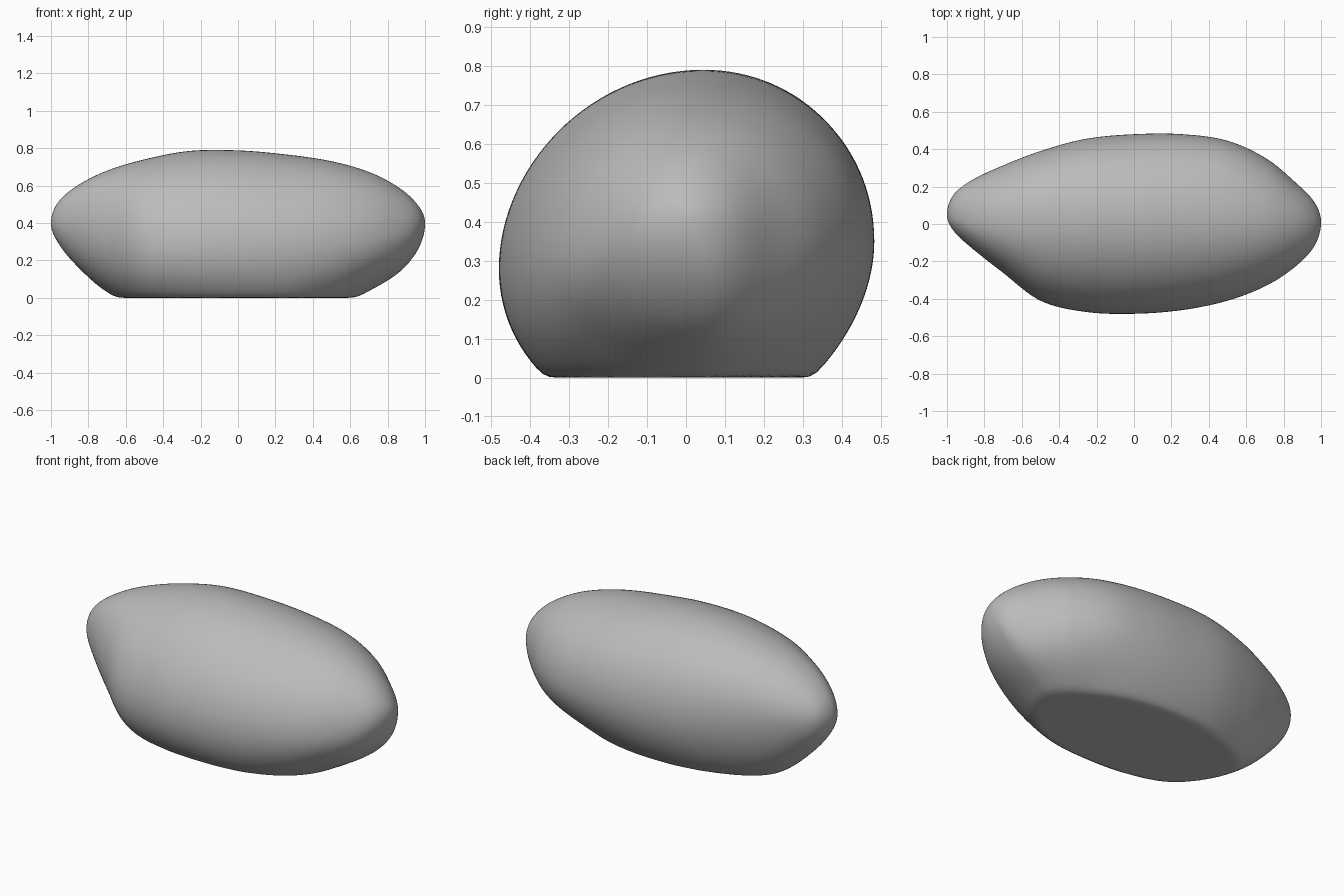
import bpy, bmesh
from math import sin, cos, pi

cube = bpy.data.objects.get("Cube")
if cube:
    bpy.data.objects.remove(cube)

# Stone material
stone = bpy.data.materials.new("stone grey")
stone.use_nodes = True
grey = (0.5, 0.5, 0.5, 1)
stone.diffuse_color = grey
stone.node_tree.nodes["Principled BSDF"].inputs["Base Color"].default_value = grey

# Profiles from the right tip to the left tip, at equal angles along the length
top = (.40, .505, .595, .677, .74, .785, .788, .766, .73, .67, .585, .49, .40)
bottom = (.40, .30, .175, .035, -.07, -.12, -.14, -.13, -.06, .04, .14, .265, .40)
back = (.05, .155, .235, .31, .39, .455, .48, .48, .445, .35, .22, .115, .01)
front = (.05, -.035, -.13, -.255, -.41, -.47, -.48, -.46, -.41, -.33, -.225, -.115, .01)
ridge = (.05, .05, .04, .04, .05, .05, .04, .04, .03, .02, .01, 0, .01)
keel = (.05, .06, .06, .06, .04, .03, .02, .01, .01, .04, .05, .04, .01)
front_belly = (.40, .40, .39, .35, .29, .28, .28, .28, .29, .31, .34, .38, .40)
back_belly = (.40, .41, .41, .40, .38, .36, .35, .35, .35, .35, .36, .38, .40)
# Fullness of two quarters: below 1 is boxier, above 1 is hollower
upper_front = (.9, .85, .8, .85, .95, 1, 1, 1, 1, 1, 1, 1, 1)
lower_back = (1, 1, 1, .95, .95, 1, 1.1, 1.3, 1.4, 1.15, .95, .9, 1)


def sample(values, u):
    """Smooth curve through the values, u from 0 to 1."""
    last = len(values) - 1
    i = min(int(u * last), last - 1)
    f = u * last - i
    b, c = values[i], values[i + 1]
    a = values[i - 1] if i > 0 else 2 * b - c
    d = values[i + 2] if i + 2 <= last else 2 * c - b
    return b + f / 2 * (c - a + f * (2 * a - 5 * b + 4 * c - d + f * (3 * (b - c) + d - a)))


def rest_on_ground(z, k=.022):
    """Flatten the underside with a small rounded edge."""
    h = max(k - abs(z), 0) / k
    return max(z, 0) + h * h * k / 4


RINGS, SEGMENTS = 120, 120
bm = bmesh.new()


def make_ring(u):
    zt, zb, yb, yf, yr, yk, zf, zk, uf, lb = (sample(p, u) for p in (
        top, bottom, back, front, ridge, keel, front_belly, back_belly,
        upper_front, lower_back))
    mid = (zf + zk) / 2
    ring = []
    for s in range(SEGMENTS):
        a = 2 * pi * s / SEGMENTS
        c, v = cos(a), sin(a)
        side, belly = (yb, zk) if c > 0 else (yf, zf)
        # the section leans towards the ridge above and the keel below
        centre = yr if v > 0 else yk
        power = uf if c < 0 < v else lb if v < 0 < c else 1
        reach = abs(c) ** power
        y = centre * (1 - reach) + side * reach
        # blend the two belly heights across the crown and keel
        z = belly * c * c + mid * v * v
        z += (zt - mid) * v if v > 0 else (mid - zb) * v
        ring.append(bm.verts.new((-cos(pi * u), y, rest_on_ground(z))))
    return ring


# Stone body lofted between two rounded tips
rings = [make_ring(i / RINGS) for i in range(1, RINGS)]
for r, q in zip(rings, rings[1:]):
    for s in range(SEGMENTS):
        n = (s + 1) % SEGMENTS
        bm.faces.new((r[s], r[n], q[n], q[s]))
for ring, x, y in ((rings[0], -1, back[0]), (rings[-1], 1, back[-1])):
    tip = bm.verts.new((x, y, top[0]))
    for s in range(SEGMENTS):
        bm.faces.new((tip, ring[s], ring[(s + 1) % SEGMENTS]))

bmesh.ops.recalc_face_normals(bm, faces=bm.faces)
mesh = bpy.data.meshes.new("stone")
bm.to_mesh(mesh)
bm.free()
mesh.materials.append(stone)
mesh.shade_smooth()
body = bpy.data.objects.new("stone", mesh)
bpy.context.collection.objects.link(body)
